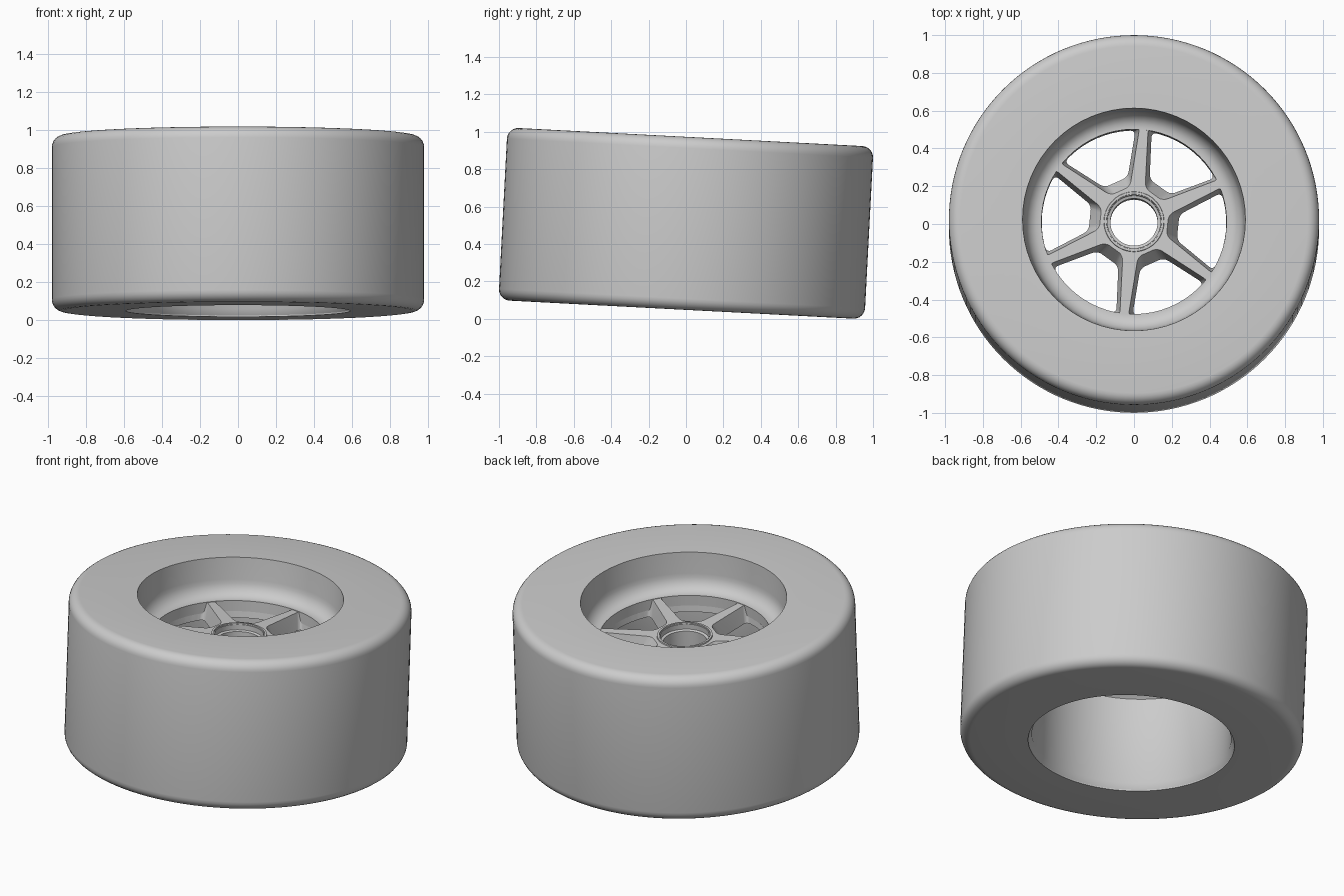
import bpy, bmesh
from math import sin, cos, pi, radians, asin
from mathutils import Matrix

cube = bpy.data.objects.get("Cube")
if cube:
    bpy.data.objects.remove(cube)

# The whole wheel leans a little about the x axis
PLACE = Matrix.Translation((0, 0, 0.51)) @ Matrix.Rotation(radians(-3), 4, 'X')
HALF = 0.462          # half the tyre width
TOP, BOTTOM = 0.235, 0.13   # spoke disc faces

grey = bpy.data.materials.new("plain grey")
grey.use_nodes = True
grey.diffuse_color = (0.6, 0.6, 0.6, 1)
grey.node_tree.nodes["Principled BSDF"].inputs["Base Color"].default_value = (0.6, 0.6, 0.6, 1)


def finish(bm, name):
    bmesh.ops.recalc_face_normals(bm, faces=bm.faces)
    mesh = bpy.data.meshes.new(name)
    bm.to_mesh(mesh)
    bm.free()
    mesh.materials.append(grey)
    obj = bpy.data.objects.new(name, mesh)
    bpy.context.collection.objects.link(obj)
    obj.matrix_world = PLACE
    return obj


def select(obj):
    bpy.ops.object.select_all(action='DESELECT')
    obj.select_set(True)
    bpy.context.view_layer.objects.active = obj


def smooth(obj, angle=35):
    select(obj)
    bpy.ops.object.shade_smooth_by_angle(angle=radians(angle))


def bridge(bm, loop_a, loop_b):
    n = len(loop_a)
    for i in range(n):
        j = (i + 1) % n
        bm.faces.new((loop_a[i], loop_a[j], loop_b[j], loop_b[i]))


def lathe(name, profile, sides):
    """Turn a closed (radius, height) outline around the axle."""
    bm = bmesh.new()
    rings = [[bm.verts.new((r * cos(2 * pi * i / sides), r * sin(2 * pi * i / sides), z))
              for i in range(sides)] for r, z in profile]
    for k, ring in enumerate(rings):
        bridge(bm, ring, rings[(k + 1) % len(rings)])
    return finish(bm, name)


def arc(cx, cz, rx, rz, start, end, steps=6):
    angles = [radians(start + (end - start) * i / steps) for i in range(steps + 1)]
    return [(cx + rx * cos(a), cz + rz * sin(a)) for a in angles]


# Tyre with rounded shoulders
fillet, outer = 0.06, 0.98
tyre = [(0.59, -HALF)]
tyre += arc(outer - fillet, fillet - HALF, fillet, fillet, -90, 0)
tyre += arc(outer - fillet, HALF - fillet, fillet, fillet, 0, 90)
tyre += [(0.59, HALF)]
smooth(lathe("tyre", tyre, 128))

# Rim barrel: dished at the top, open below
rim = [(0.61, HALF - 0.01), (0.59, HALF), (0.58, 0.33)]
rim += arc(0.5, 0.33, 0.08, 0.33 - TOP, 0, -90)[1:]
rim += [(0.49, TOP), (0.49, 0.17), (0.53, 0.16), (0.57, 0.12),
        (0.57, 0.04 - HALF), (0.595, -HALF), (0.61, 0.01 - HALF)]
smooth(lathe("rim", rim, 64))

# Spoke disc, then cut away the windows
disc = lathe("spokes", [(0.14, BOTTOM), (0.52, BOTTOM), (0.52, TOP - 0.003),
                        (0.14, TOP - 0.003)], 96)


def window_loop(bm, angle, z, inner, outer, w_hub, w_rim):
    """Outline between two spokes; spoke half widths at hub and rim."""
    a, b = radians(angle), radians(angle + 60)
    hub, tip = asin(w_hub / inner), asin(w_rim / outer)
    polar = [(inner, b - hub), (inner, a + hub)]
    polar += [(outer, a + tip + (b - a - 2 * tip) * i / 10) for i in range(11)]
    return [bm.verts.new((r * cos(t), r * sin(t), z)) for r, t in polar]


bm = bmesh.new()
corners = []
for k in range(6):
    spoke = 24 + 60 * k
    low = window_loop(bm, spoke, BOTTOM - 0.01, 0.25, 0.487, 0.06, 0.045)
    high = window_loop(bm, spoke, TOP + 0.01, 0.18, 0.505, 0.038, 0.02)
    bridge(bm, low, high)
    bm.faces.new(low)
    bm.faces.new(high)
    corners += [bm.edges.get((low[i], high[i])) for i in (0, 1, 2, -1)]
bmesh.ops.bevel(bm, geom=corners, offset=0.025, offset_type='OFFSET',
                segments=4, profile=0.5, affect='EDGES')
cutter = finish(bm, "window_cutter")
cutter.hide_render = True

bpy.context.view_layer.update()
cut = disc.modifiers.new("windows", 'BOOLEAN')
cut.operation = 'DIFFERENCE'
cut.solver = 'EXACT'
cut.object = cutter
select(disc)
bpy.ops.object.modifier_apply(modifier=cut.name)
bpy.data.objects.remove(cutter)
smooth(disc, 25)

# The rim's inner lip follows the window edge
# Hub: chamfered collar with a stepped bore
hub = [(0.17, BOTTOM + 0.06), (0.158, TOP + 0.004), (0.146, TOP + 0.004),
       (0.14, 0.2), (0.125, 0.195), (0.125, 0.07), (0.19, 0.07), (0.22, 0.13)]
smooth(lathe("hub", hub, 48))
